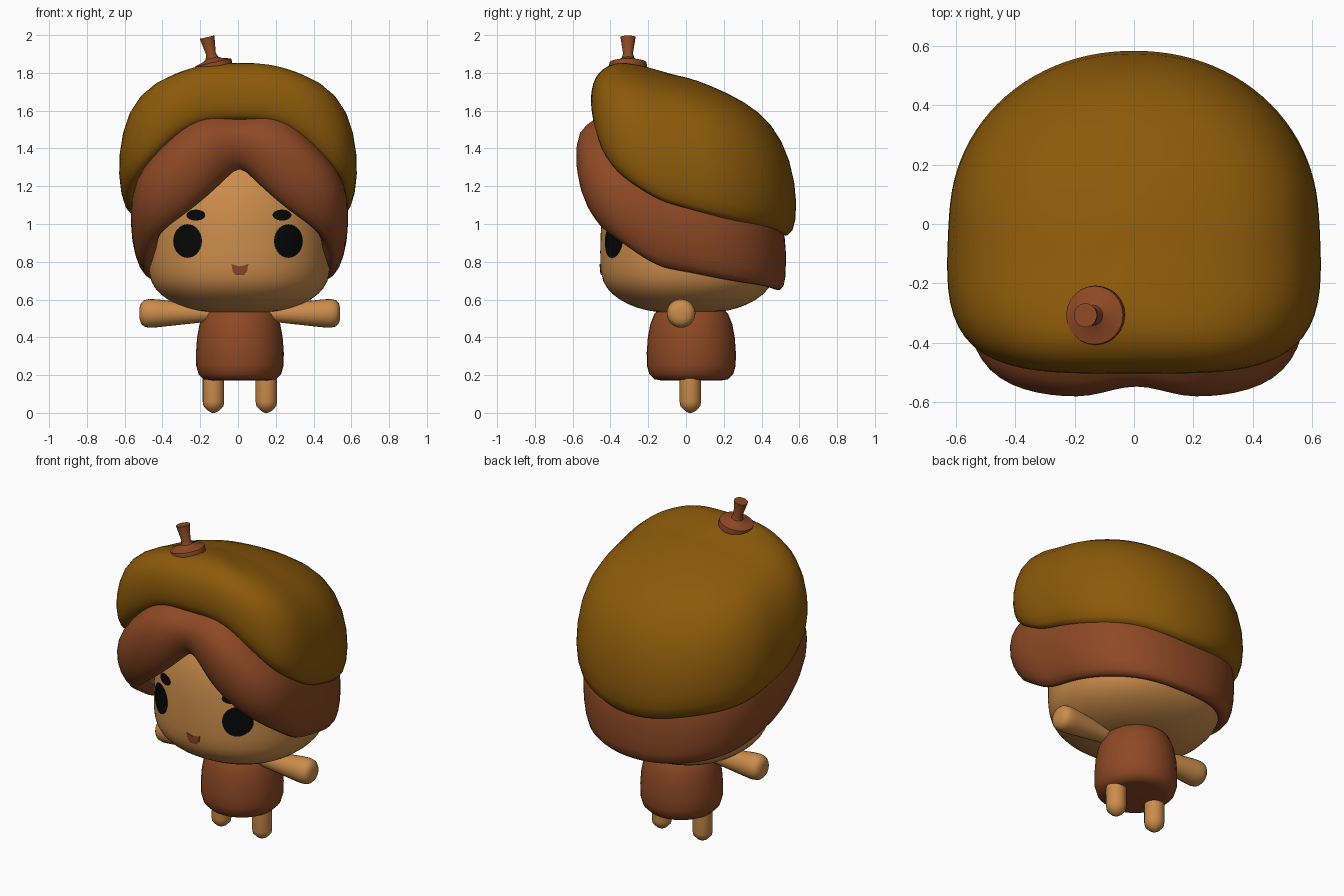
import bpy, bmesh, math
from math import sin, cos, pi
from mathutils import Matrix, Vector
from mathutils.bvhtree import BVHTree

if "Cube" in bpy.data.objects:
    bpy.data.objects.remove(bpy.data.objects["Cube"])


def material(name, rgb):
    m = bpy.data.materials.new(name)
    m.diffuse_color = (*rgb, 1)
    m.use_nodes = True
    m.node_tree.nodes["Principled BSDF"].inputs["Base Color"].default_value = m.diffuse_color
    return m


SKIN = material("tan skin", (0.60, 0.265, 0.07))
BROWN = material("red brown", (0.27, 0.066, 0.018))
OLIVE = material("olive brown", (0.262, 0.102, 0.003))
BLACK = material("black", (0.002, 0.002, 0.002))


def finish(name, bm, mat, subsurf=0, angle=50):
    bmesh.ops.recalc_face_normals(bm, faces=bm.faces)
    me = bpy.data.meshes.new(name)
    bm.to_mesh(me)
    bm.free()
    me.materials.append(mat)
    ob = bpy.data.objects.new(name, me)
    bpy.context.collection.objects.link(ob)
    bpy.ops.object.select_all(action='DESELECT')
    ob.select_set(True)
    bpy.context.view_layer.objects.active = ob
    bpy.ops.object.shade_smooth_by_angle(angle=math.radians(angle))
    if subsurf:
        mod = ob.modifiers.new("smooth", 'SUBSURF')
        mod.levels = mod.render_levels = subsurf
    return ob


def skin_rings(bm, rings, close_start, close_end):
    """Bridge rings of points; optionally close the ends with a fan."""
    vs = [[bm.verts.new(p) for p in r] for r in rings]
    n = len(vs[0])
    for a, b in zip(vs, vs[1:]):
        for i in range(n):
            j = (i + 1) % n
            bm.faces.new((a[i], a[j], b[j], b[i]))
    for r, flag in ((vs[0], close_start), (vs[-1], close_end)):
        if flag:
            c = bm.verts.new(sum((v.co for v in r), Vector()) / n)
            for i in range(n):
                bm.faces.new((r[i], r[(i + 1) % n], c))


def loft(name, rings, mat, nf, nb, taper=0, notch=0, dx=0, ends=(False, False), seg=48):
    """Tilted egg-shaped rings:
    (front y, front z, back y, back z, half width, side sag, sag power)."""
    bm = bmesh.new()
    out = []
    for yf, zf, yb, zb, w, sag, power in rings:
        pts = []
        for i in range(seg):
            t = 2 * pi * i / seg
            c, s = cos(t), sin(t)
            n = nb if s > 0 else nf
            r = (abs(c) ** n + abs(s) ** n) ** (-1 / n)
            u, v = r * c, r * s
            k = (v + 1) / 2
            x = w * u * (1 - taper * v)
            y = yf + (yb - yf) * k
            if s < 0:   # front lobes either side of the parting
                q = min(1, abs(x) / 0.2)
                y -= notch * q * q * (3 - 2 * q) * abs(s)
            drop = sag * min(1, 0.75 * (1 - v)) * sin(pi / 2 * min(1, abs(u))) ** power
            pts.append((x + dx, y, zf + (zb - zf) * k - drop))
        out.append(pts)
    skin_rings(bm, out, *ends)
    return finish(name, bm, mat, 1, 180)


def lathe(name, profile, mat, matrix, seg=24, angle=50):
    """Revolve (radius, height) points about z, then place."""
    bm = bmesh.new()
    rings = [[matrix @ Vector((r * cos(2 * pi * i / seg), r * sin(2 * pi * i / seg), h))
              for i in range(seg)] for r, h in profile]
    skin_rings(bm, rings, True, True)
    return finish(name, bm, mat, 0, angle)


# Head
head = loft("head", [(-r + .02, z, r, z, r + .008, 0, 1) for r, z in (
    (.17, .53), (.28, .553), (.38, .60), (.445, .66), (.474, .73), (.476, .85),
    (.472, 1.0), (.455, 1.15), (.38, 1.33), (.22, 1.43))],
    SKIN, 2.15, 2.2, dx=.007, ends=(True, True))

# Hair band with centre parting
loft("hair", [
    (-.38, 1.34, .40, .71, .44, .30, 1),
    (-.445, 1.295, .47, .64, .485, .325, 1),
    (-.51, 1.35, .525, .65, .535, .30, 1),
    (-.55, 1.43, .53, .78, .572, .27, 1.4),
    (-.54, 1.51, .53, .93, .575, .22, 3.5),
    (-.45, 1.56, .49, 1.05, .545, .20, 4.5),
    (-.36, 1.63, .42, 1.15, .46, .18, 4)],
    BROWN, 4.3, 2.3, taper=.025, notch=.045, dx=.008)

# Large cap, tilted back
loft("cap", [
    (-.42, 1.55, .46, .95, .53, .21, 4),
    (-.475, 1.545, .545, .922, .58, .235, 4),
    (-.505, 1.60, .588, 1.0, .618, .225, 4),
    (-.505, 1.70, .585, 1.22, .63, .20, 4),
    (-.48, 1.79, .515, 1.45, .585, .11, 4),
    (-.41, 1.845, .39, 1.60, .47, .06, 4),
    (-.33, 1.86, .22, 1.695, .30, .03, 4),
    (-.20, 1.83, .05, 1.765, .12, .01, 4)],
    OLIVE, 4, 2.1, taper=.045, ends=(False, True))

# Stalk with round base
lathe("cap_stalk", [(.098, -.03), (.1, 0), (.098, .012), (.055, .024), (.034, .036),
                    (.026, .06), (.04, .15)], BROWN,
      Matrix.Translation((-.13, -.307, 1.843)) @ Matrix.Rotation(math.radians(-13), 4, 'Y'),
      angle=35)

# Body
lathe("body", [(.16, .172), (.195, .178), (.222, .205), (.235, .25), (.236, .32),
               (.23, .40), (.217, .47), (.195, .525), (.16, .56)], BROWN,
      Matrix.Translation((.01, .028, 0)) @ Matrix.Diagonal((.985, 1, 1, 1)), 32)

# Arms and legs
for side, label in ((-1, "left"), (1, "right")):
    lathe(label + "_arm", [(.04, .12), (.048, .2), (.074, .44), (.076, .48), (.07, .507),
                           (.055, .523), (.03, .531)], SKIN,
          Matrix.Translation((.01, -.026, .527)) @ Matrix.Rotation(side * pi / 2, 4, 'Y'))
    lathe(label + "_leg", [(.008, 0), (.03, .012), (.053, .036), (.057, .06), (.057, .24)],
          SKIN, Matrix.Translation((.01 + side * .14, .023, 0)))

# Face details: thin patches projected onto the head
bpy.context.view_layer.update()
tree = BVHTree.FromObject(head, bpy.context.evaluated_depsgraph_get())


def patch(name, cx, cz, outline, mat):
    bm = bmesh.new()
    rings = []
    for k in (1, .75, .5, .25):
        ring = []
        for x, z in outline:
            px, pz = cx + x * k, cz + z * k
            hit = tree.ray_cast(Vector((px, -2, pz)), Vector((0, 1, 0)))[0]
            ring.append((px, hit.y - .005, pz))
        rings.append(ring)
    rings.insert(0, [(x, y + .009, z) for x, y, z in rings[0]])
    skin_rings(bm, rings, False, True)
    finish(name, bm, mat)


def oval(a, b):
    return [(a * cos(2 * pi * i / 28), b * sin(2 * pi * i / 28)) for i in range(28)]


for side, label in ((-1, "left"), (1, "right")):
    patch(label + "_eye", side * .267, .91, oval(.076, .089), BLACK)
    patch(label + "_eyebrow", .005 + side * .228, 1.047, oval(.05, .029), BLACK)
patch("mouth", .01, .758, [(-.045, .03), (-.02, .022), (0, .018), (.02, .022), (.045, .03),
                           (.038, -.01), (.022, -.028), (-.022, -.028), (-.038, -.01)], BROWN)
